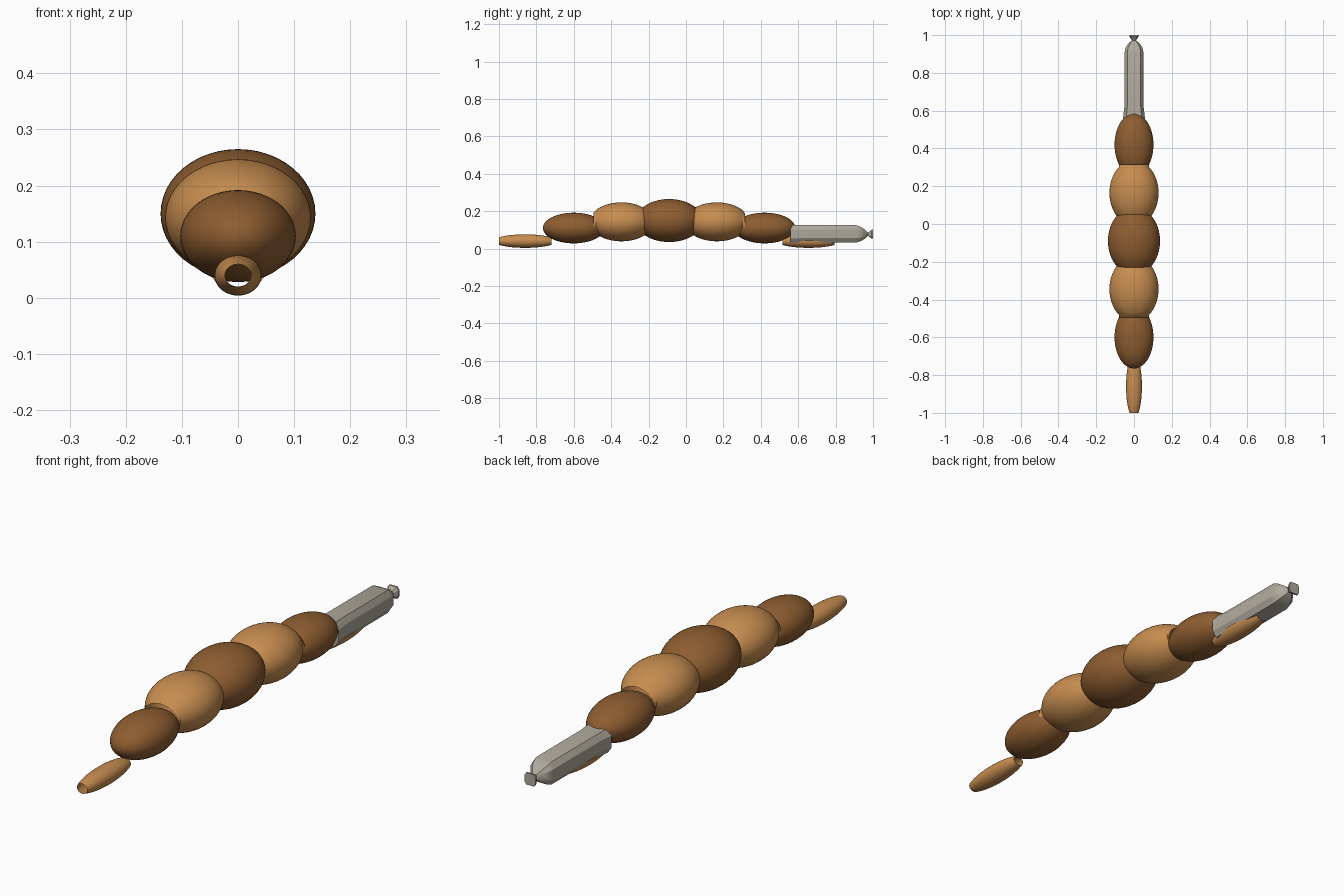
import bpy, bmesh
from math import sin, cos, pi, sqrt, radians

cube = bpy.data.objects.get("Cube")
if cube:
    bpy.data.objects.remove(cube, do_unlink=True)


def material(name, color):
    m = bpy.data.materials.new(name)
    m.use_nodes = True
    m.diffuse_color = color
    m.node_tree.nodes["Principled BSDF"].inputs["Base Color"].default_value = color
    return m


DARK = material("dark brown", (0.27, 0.11, 0.03, 1))
TAN = material("light tan", (0.57, 0.265, 0.08, 1))
GREY = material("warm grey", (0.43, 0.40, 0.335, 1))

CIRCLE = [(cos(2 * pi * i / 48), sin(2 * pi * i / 48)) for i in range(48)]


def loft(name, rings, section, mat, caps=False, angle=40):
    """Skin a unit section along y; each ring is (y, half width, half height, centre z)."""
    bm = bmesh.new()
    loops = [[bm.verts.new((u * rx, y, cz + v * rz)) for u, v in section]
             for y, rx, rz, cz in rings]
    n = len(section)
    for a, b in zip(loops, loops[1:]):
        for i in range(n):
            j = (i + 1) % n
            bm.faces.new((a[i], a[j], b[j], b[i]))
    if caps:
        bm.faces.new(loops[0])
        bm.faces.new(loops[-1])
    bmesh.ops.remove_doubles(bm, verts=bm.verts, dist=1e-6)
    bmesh.ops.recalc_face_normals(bm, faces=bm.faces)
    mesh = bpy.data.meshes.new(name)
    bm.to_mesh(mesh)
    bm.free()
    mesh.materials.append(mat)
    obj = bpy.data.objects.new(name, mesh)
    bpy.context.collection.objects.link(obj)
    bpy.context.view_layer.objects.active = obj
    obj.select_set(True)
    bpy.ops.object.shade_smooth_by_angle(angle=radians(angle))
    obj.select_set(False)
    return obj


def ellipsoid_rings(y, ry, rx, rz, cz, t0=0.0, t1=pi, steps=28):
    rings = []
    for i in range(steps + 1):
        t = t0 + (t1 - t0) * i / steps
        s = max(sin(t), 1e-7)
        rings.append((y - ry * cos(t), rx * s, rz * s, cz))
    return rings


# Dark body segments
for name, y, ry, rx, rz, cz in (
        ("front_segment", -0.60, 0.165, 0.103, 0.082, 0.110),
        ("middle_segment", -0.09, 0.178, 0.138, 0.115, 0.150),
        ("rear_segment", 0.42, 0.165, 0.103, 0.082, 0.110)):
    loft(name, ellipsoid_rings(y, ry, rx, rz, cz), CIRCLE, DARK)

# Light body segments, with a small flared collar at each end
for name, y, side in (("front_light_segment", -0.345, 1),
                      ("rear_light_segment", 0.165, -1)):
    rings = ellipsoid_rings(y, 0.172, 0.13, 0.104, 0.143, 0.66, pi - 0.66)
    inner, outer = (0.093, 0.078, 0.146), (0.081, 0.065, 0.125)
    first, last = (outer, inner) if side > 0 else (inner, outer)
    rings = [(y - 0.15, *first)] + rings + [(y + 0.15, *last)]
    loft(name, rings, CIRCLE, TAN)

# Open-ended tails
for name, y in (("front_tail", -0.86), ("rear_tail", 0.655)):
    rings = ellipsoid_rings(y, 0.168, 0.042, 0.036, 0.040, 0.585, pi - 0.585)
    loft(name, rings, CIRCLE, TAN)

# Chamfered wrapper with a pinched, flared end
chamfered = [(-0.7, 1), (0.7, 1), (1, 0.5), (1, -0.5),
             (0.7, -1), (-0.7, -1), (-1, -0.5), (-1, 0.5)]
loft("wrapper", [
    (0.56, 0.058, 0.049, 0.078),
    (0.62, 0.051, 0.046, 0.079),
    (0.91, 0.050, 0.046, 0.079),
    (0.935, 0.044, 0.038, 0.078),
    (0.96, 0.026, 0.022, 0.077),
    (0.972, 0.010, 0.009, 0.077),
    (0.993, 0.025, 0.024, 0.077),
    (1.00, 0.025, 0.024, 0.077)], chamfered, GREY, caps=True, angle=25)
